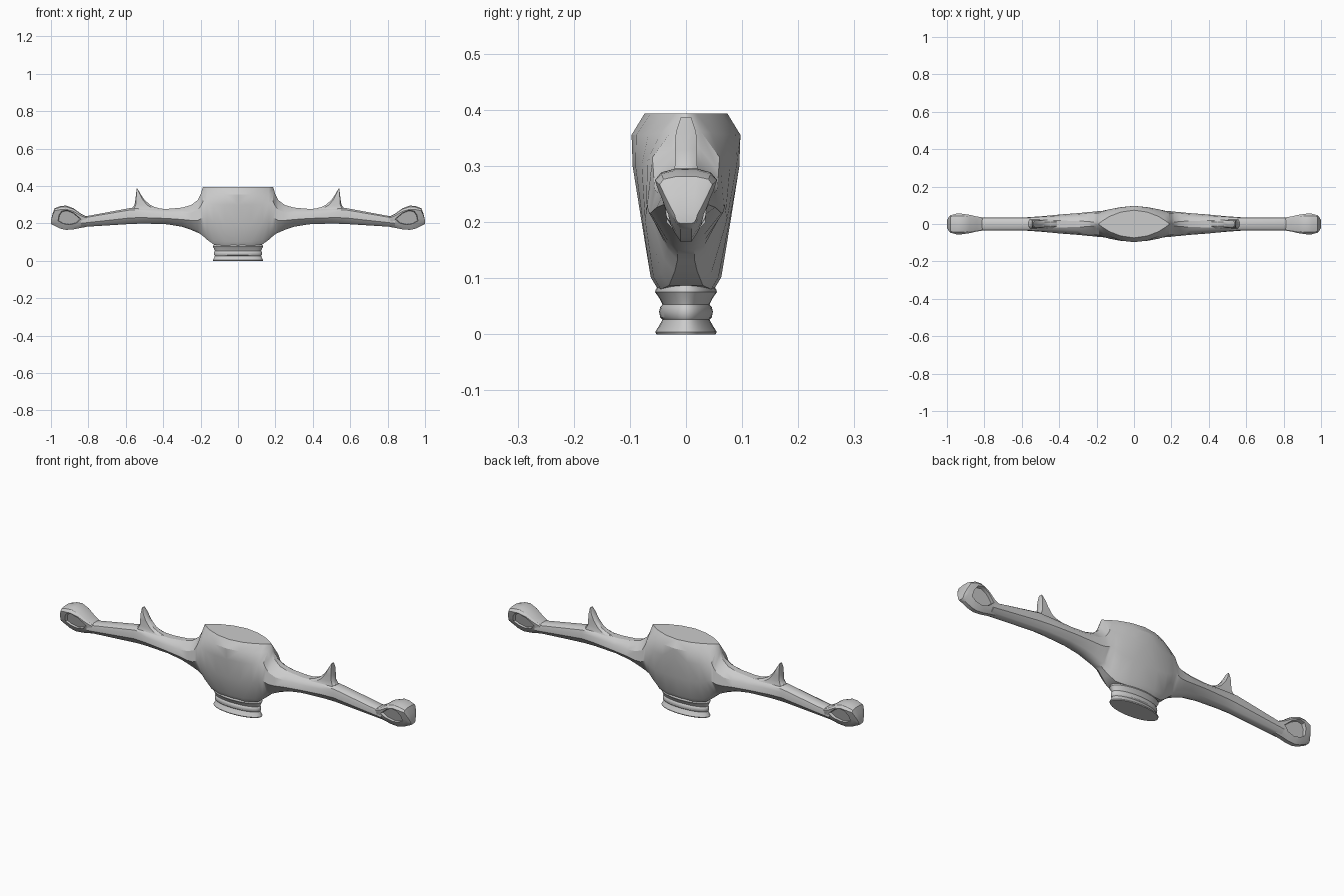
import bpy, bmesh, math


def loft(name, rings, cap_start=True, cap_end=True):
    """Skin a list of equal-length closed rings."""
    bm = bmesh.new()
    rows = [[bm.verts.new(p) for p in r] for r in rings]
    n = len(rows[0])
    for a, b in zip(rows, rows[1:]):
        for i in range(n):
            j = (i + 1) % n
            bm.faces.new((a[i], a[j], b[j], b[i]))
    if cap_start:
        bm.faces.new(rows[0][::-1])
    if cap_end:
        bm.faces.new(rows[-1])
    bmesh.ops.recalc_face_normals(bm, faces=bm.faces)
    me = bpy.data.meshes.new(name)
    bm.to_mesh(me)
    bm.free()
    ob = bpy.data.objects.new(name, me)
    bpy.context.collection.objects.link(ob)
    return ob


def apply_mod(ob, kind, **props):
    bpy.ops.object.select_all(action='DESELECT')
    ob.select_set(True)
    bpy.context.view_layer.objects.active = ob
    m = ob.modifiers.new(kind.lower(), kind)
    for k, v in props.items():
        setattr(m, k, v)
    bpy.ops.object.modifier_apply(modifier=m.name)


def finish(ob, mirror=True, angle=32):
    if mirror:
        apply_mod(ob, 'MIRROR', merge_threshold=0.0005)
    bpy.ops.object.select_all(action='DESELECT')
    ob.select_set(True)
    bpy.context.view_layer.objects.active = ob
    bpy.ops.object.shade_smooth_by_angle(angle=math.radians(angle))


def section(station, fractions):
    """Cross-section at x: half widths at given fractions of its height."""
    x, zb, zt, *ws = station
    side = [(w, zb + (zt - zb) * f) for w, f in zip(ws, fractions)]
    return [(x, -w, z) for w, z in side] + [(x, w, z) for w, z in reversed(side)]


# Central block flowing out into the tapering arms: x, z bottom, z top, half widths
F = (0, .07, .38, .7, .88, 1)
BODY = [
    (0, .080, .393, .050, .063, .079, .095, .097, .074),
    (.07, .080, .393, .045, .058, .077, .090, .089, .064),
    (.13, .087, .393, .030, .045, .073, .079, .067, .041),
    (.165, .112, .393, .020, .038, .071, .069, .045, .019),
    (.188, .133, .393, .015, .032, .069, .060, .026, .003),
    (.20, .142, .355, .015, .032, .068, .058, .026, .006),
    (.215, .150, .325, .014, .030, .066, .057, .030, .010),
    (.25, .165, .298, .013, .030, .063, .056, .035, .014),
    (.30, .182, .284, .012, .028, .058, .052, .035, .016),
    (.38, .195, .277, .010, .026, .052, .046, .034, .018),
    (.50, .199, .282, .010, .023, .041, .038, .032, .018),
    (.57, .197, .283, .010, .020, .036, .035, .032, .018),
    (.84, .180, .233, .010, .020, .035, .035, .032, .018),
]
body = loft("guard_body", [section(s, F) for s in BODY], cap_start=False)
finish(body)

# Swollen arm ends, wide at the top and narrow below
FK = (0, .12, .4, .85, .95, 1)
KNOB = [
    (.81, .181, .237, .010, .020, .034, .035, .030, .016),
    (.84, .176, .252, .010, .020, .034, .040, .034, .018),
    (.88, .168, .281, .010, .020, .036, .049, .040, .018),
    (.92, .165, .295, .010, .020, .038, .055, .044, .020),
    (.95, .172, .292, .010, .020, .037, .055, .044, .020),
    (.98, .186, .281, .010, .019, .033, .047, .040, .018),
    (.992, .192, .250, .010, .018, .026, .035, .030, .015),
    (1.0, .197, .215, .009, .014, .018, .020, .018, .010),
]
knob = loft("arm_end", [section(s, FK) for s in KNOB])

# Teardrop hollows on both faces of each arm end
TEAR = [(.832, .222), (.86, .198), (.90, .188), (.94, .195), (.968, .212),
        (.962, .245), (.945, .268), (.915, .274), (.875, .258)]
cx, cz = .91, .23
for s in (-1, 1):
    floor = [(cx + (x - cx) * .85, s * (.016 + (cz + (z - cz) * .85 - .2) * .3),
              cz + (z - cz) * .85) for x, z in TEAR]
    mouth = [(cx + (x - cx) * 1.1, s * .09, cz + (z - cz) * 1.1) for x, z in TEAR]
    cutter = loft("hollow_cutter", [floor, mouth])
    cutter.hide_render = True
    apply_mod(knob, 'BOOLEAN', operation='DIFFERENCE', object=cutter, solver='EXACT')
    bpy.data.objects.remove(cutter)
finish(knob)

# Hooked spikes on top of the arms: z, inner x, outer x, half width
SPIKE = [(.25, .37, .575, .030), (.275, .40, .572, .025), (.287, .445, .562, .022),
         (.30, .472, .553, .020), (.33, .503, .548, .020), (.36, .523, .545, .018),
         (.387, .538, .542, .009)]
rings = []
for z, a, b, w in SPIKE:
    c = (b - a) * .2
    rings.append([(a, -w * .5, z), (a + c, -w, z), (b - c * .4, -w, z), (b, -w * .5, z),
                  (b, w * .5, z), (b - c * .4, w, z), (a + c, w, z), (a, w * .5, z)])
finish(loft("arm_spike", rings))

# Grooved oval collar underneath: z, half depth
COLLAR = [(0, .053), (.004, .055), (.015, .048), (.026, .042), (.030, .046), (.040, .048),
          (.048, .046), (.053, .042), (.065, .048), (.075, .055), (.080, .054), (.09, .045)]
rings = []
for z, w in COLLAR:
    rx = .090 + w * .8
    rings.append([(rx * math.cos(t), w * math.sin(t), z)
                  for t in (2 * math.pi * i / 40 for i in range(40))])
finish(loft("collar", rings), mirror=False)
